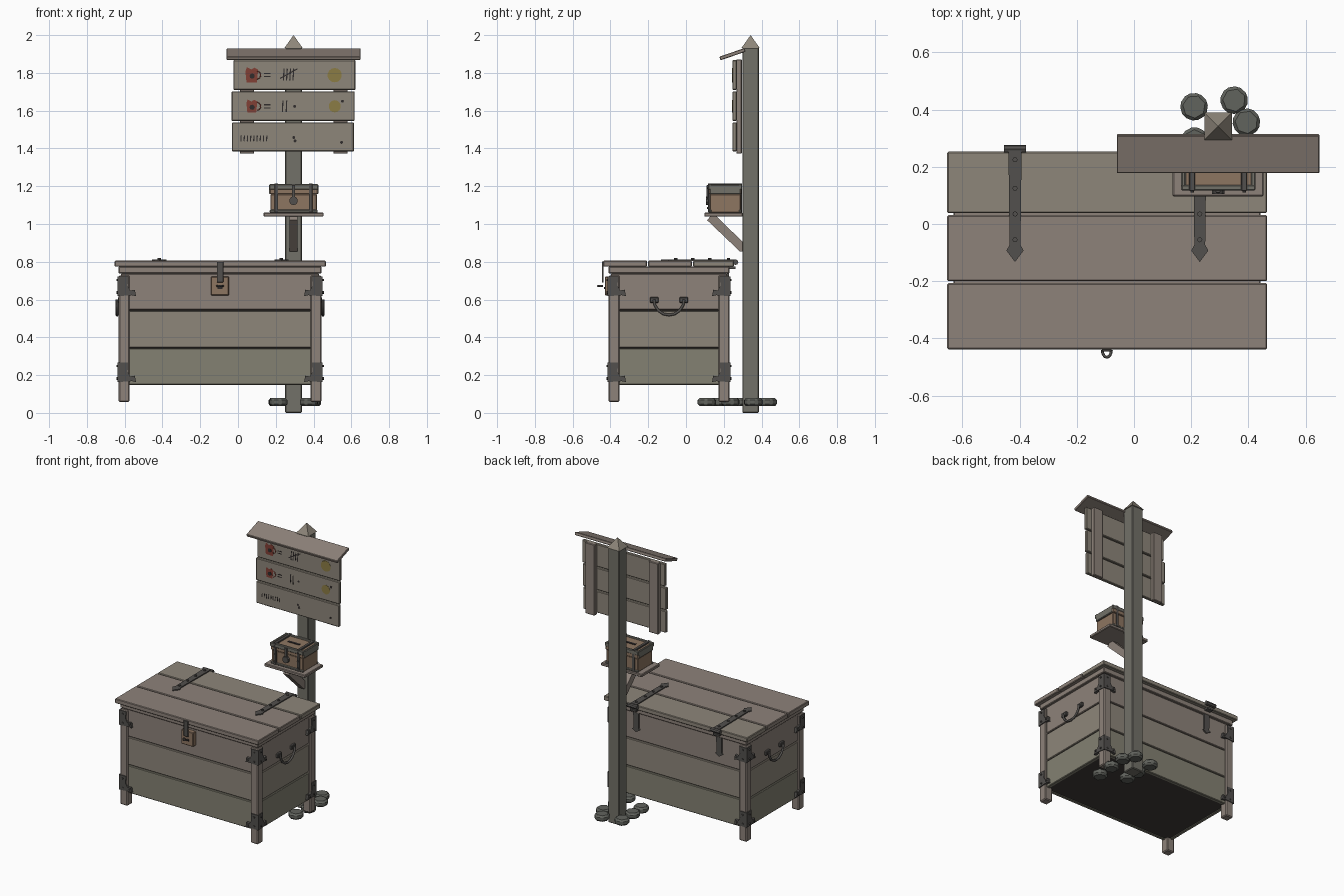
import bpy, bmesh, math, random
from mathutils import Vector, Matrix

random.seed(4)
cube = bpy.data.objects.get("Cube")
if cube:
    bpy.data.objects.remove(cube, do_unlink=True)
X, Y, Z = Vector((1, 0, 0)), Vector((0, 1, 0)), Vector((0, 0, 1))

def material(name, r, g, b):
    m = bpy.data.materials.new(name)
    m.use_nodes = True
    m.diffuse_color = (r, g, b, 1)
    bsdf = m.node_tree.nodes["Principled BSDF"]
    bsdf.inputs["Base Color"].default_value = (r, g, b, 1)
    bsdf.inputs["Roughness"].default_value = 0.8
    return m

WARM = material("warm_wood", 0.27, 0.225, 0.195)
PALE = material("pale_wood", 0.27, 0.24, 0.195)
MOSS = material("mossy_wood", 0.23, 0.22, 0.17)
POST = material("post_wood", 0.17, 0.165, 0.14)
BOXW = material("box_wood", 0.27, 0.18, 0.12)
IRON = material("iron", 0.085, 0.08, 0.075)
DARK = material("dark_wood", 0.05, 0.045, 0.04)
STONE = material("stone", 0.12, 0.125, 0.11)
RED = material("red_paint", 0.22, 0.05, 0.035)
GOLD = material("gold_paint", 0.26, 0.2, 0.06)
INK = material("black_paint", 0.03, 0.025, 0.025)

def finish(name, bm, mat, bevel=0):
    bmesh.ops.recalc_face_normals(bm, faces=bm.faces)
    mesh = bpy.data.meshes.new(name)
    bm.to_mesh(mesh)
    bm.free()
    mesh.materials.append(mat)
    ob = bpy.data.objects.new(name, mesh)
    bpy.context.collection.objects.link(ob)
    if bevel:
        mod = ob.modifiers.new("worn_edges", "BEVEL")
        mod.width, mod.segments = bevel, 1

def box(name, x, y, z, mat, bevel=0.004, tilt=0):
    """Box from (min, max) pairs, optionally tilted about x through its centre."""
    bm = bmesh.new()
    size = Vector([b - a for a, b in (x, y, z)])
    mid = Vector([(a + b) / 2 for a, b in (x, y, z)])
    place = Matrix.Translation(mid) @ Matrix.Rotation(tilt, 4, "X")
    bmesh.ops.create_cube(bm, size=1, matrix=place @ Matrix.Diagonal(size).to_4x4())
    finish(name, bm, mat, bevel)

def prism(name, origin, u, v, n, pts, depth, mat):
    """Outline drawn on axes u and v, pushed along n."""
    bm = bmesh.new()
    o = Vector(origin)
    face = bm.faces.new([bm.verts.new(o + u * a + v * b) for a, b in pts])
    out = bmesh.ops.extrude_face_region(bm, geom=[face])["geom"]
    bmesh.ops.translate(bm, verts=[g for g in out if isinstance(g, bmesh.types.BMVert)], vec=n * depth)
    finish(name, bm, mat)

def disc(name, centre, r, depth, mat, axis=Z, sides=8, top=1, spin=0, bevel=0):
    """Round or many-sided block along an axis; top scales the far end."""
    bm = bmesh.new()
    turn = Z.rotation_difference(axis).to_matrix().to_4x4() @ Matrix.Rotation(spin, 4, "Z")
    bmesh.ops.create_cone(bm, cap_ends=True, segments=sides, radius1=r, radius2=r * top,
                          depth=depth, matrix=Matrix.Translation(centre) @ turn)
    finish(name, bm, mat, bevel)

def rod(name, centre, u, v, ru, rv, a0, a1, r, mat):
    """Bent rod along an elliptical arc."""
    cu = bpy.data.curves.new(name, "CURVE")
    cu.dimensions, cu.bevel_depth, cu.bevel_resolution, cu.use_fill_caps = "3D", r, 1, True
    sp = cu.splines.new("POLY")
    sp.points.add(8)
    for i, p in enumerate(sp.points):
        t = math.radians(a0 + (a1 - a0) * i / 8)
        p.co = (*(Vector(centre) + u * ru * math.cos(t) + v * rv * math.sin(t)), 1)
    cu.materials.append(mat)
    bpy.context.collection.objects.link(bpy.data.objects.new(name, cu))

# Chest: stacked planks around a dark core
CX, CY, HX, HY, LEG = -0.095, -0.09, 0.537, 0.32, 0.058
x0, x1, y0, y1 = CX - HX, CX + HX, CY - HY, CY + HY
for i, (a, b, mat) in enumerate(((0.148, 0.341, MOSS), (0.346, 0.54, PALE), (0.545, 0.737, WARM))):
    for side, ya in (("front", y0 + 0.012), ("back", y1 - 0.037)):
        box(f"chest_{side}_plank_{i}", (x0 + 0.015, x1 - 0.015), (ya, ya + 0.025), (a, b), mat)
    for side, xa in (("right", x0 + 0.012), ("left", x1 - 0.037)):
        box(f"chest_{side}_plank_{i}", (xa, xa + 0.025), (y0 + 0.015, y1 - 0.015), (a, b), mat)
box("chest_core", (x0 + 0.03, x1 - 0.03), (y0 + 0.03, y1 - 0.03), (0.152, 0.74), DARK, 0)

# Legs with an angled iron bracket on both outer faces, top and bottom
BRACKET = [(-0.004, 0), (0.07, 0.005), (0.092, 0), (0.086, 0.034), (0.062, 0.03),
           (0.048, 0.055), (0.05, 0.105), (-0.004, 0.105)]
for sx in (-1, 1):
    for sy in (-1, 1):
        px, py = CX + sx * HX, CY + sy * HY
        box("chest_leg", sorted((px, px - sx * LEG)), sorted((py, py - sy * LEG)), (0.058, 0.728), WARM, 0.006)
        for z in (0.163, 0.618):
            prism("bracket_face", (px, py + sy * 0.006, z), X * -sx, Z, Y * -sy, BRACKET, 0.02, IRON)
            prism("bracket_side", (px + sx * 0.006, py, z), Y * -sy, Z, X * -sx, BRACKET, 0.02, IRON)
            for u, v in ((0.025, 0.085), (0.025, 0.02), (0.073, 0.018)):
                disc("bracket_rivet", (px - sx * u, py + sy * 0.008, z + v), 0.006, 0.008, IRON, Y)
                disc("bracket_rivet", (px + sx * 0.008, py - sy * u, z + v), 0.006, 0.008, IRON, X)

# Lid: rim under three boards
box("lid_rim", (x0, x1), (y0, y1), (0.738, 0.775), WARM)
for i, (a, b, mat) in enumerate(((-0.438, -0.207, WARM), (-0.2, 0.031, WARM), (0.038, 0.253, PALE))):
    box(f"lid_plank_{i}", (-0.653, 0.465), (a, b), (0.774, 0.806), mat)

# Strap hinges with pointed ends, running over the back edge
STRAP = [(-0.023, 0), (0.023, 0), (0.019, 0.33), (0.03, 0.35), (0, 0.39), (-0.03, 0.35), (-0.019, 0.33)]
for hx in (-0.416, 0.23):
    prism("hinge_strap", (hx, 0.257, 0.805), X, -Y, Z, STRAP, 0.008, IRON)
    for y in (0.225, 0.125, 0.035, -0.055):
        disc("hinge_rivet", (hx, y, 0.815), 0.009, 0.008, IRON)
    disc("hinge_barrel", (hx, 0.262, 0.798), 0.015, 0.076, IRON, X)
    prism("hinge_drop", (hx, y1 - 0.014, 0.79), X, -Z, Y, [(a, b * 0.48) for a, b in STRAP], 0.012, IRON)
    box("hinge_elbow", (hx - 0.023, hx + 0.023), (y1 - 0.005, 0.262), (0.762, 0.774), IRON, 0)

# Front hasp, lock block and staple
box("lock_block", (-0.143, -0.048), (-0.43, -0.395), (0.622, 0.722), BOXW)
box("hasp", (-0.112, -0.078), (-0.446, -0.436), (0.69, 0.802), IRON, 0.002)
rod("staple", (-0.095, -0.44, 0.672), X, -Y, 0.016, 0.026, 0, 180, 0.005, IRON)
box("keyhole", (-0.108, -0.082), (-0.434, -0.428), (0.655, 0.667), INK, 0)

# Drooping handles on both ends
for sx in (-1, 1):
    hx = CX + sx * (HX - 0.004)
    for y in (-0.168, -0.012):
        box("handle_mount", sorted((hx - sx * 0.012, hx + sx * 0.008)), (y - 0.023, y + 0.023), (0.583, 0.613), IRON)
    rod("handle", (hx + sx * 0.012, -0.09, 0.6), Y, Z, 0.08, 0.082, 180, 360, 0.008, IRON)

# Post with pyramid cap, loose stones around its foot
PX, PY = 0.294, 0.342
box("post", (0.25, 0.338), (0.298, 0.386), (0, 1.935), POST, 0.005)
disc("post_cap", (PX, PY, 1.966), 0.068, 0.068, PALE, sides=4, top=0, spin=math.pi / 4)
for x, y in ((0.21, 0.41), (0.35, 0.433), (0.393, 0.356), (0.212, 0.29), (0.385, 0.235), (0.215, 0.19), (0.375, 0.11)):
    disc("stone", (x, y, 0.057), 0.052, 0.042, STONE, sides=7, spin=random.random() * 6, bevel=0.011)

# Shelf and diagonal brace
box("shelf", (0.135, 0.453), (0.097, 0.3), (1.039, 1.06), WARM)
prism("shelf_brace", (0.272, 0, 0), Y, Z, X, [(0.112, 1.02), (0.13, 1.042), (0.16, 1.042), (0.3, 0.905),
                                              (0.3, 0.855), (0.285, 0.855)], 0.043, WARM)

# Money box: body, framed lid, straps, slot and lock
box("box_body", (0.172, 0.418), (0.127, 0.29), (1.06, 1.158), BOXW)
box("box_lid", (0.168, 0.422), (0.122, 0.295), (1.158, 1.204), BOXW)
for y in (0.117, 0.277):
    box("box_lid_trim", (0.165, 0.425), (y, y + 0.02), (1.182, 1.211), POST)
    box("box_base_trim", (0.168, 0.422), (y + 0.004, y + 0.018), (1.06, 1.076), POST)
for x in (0.165, 0.409):
    box("box_end_trim", (x, x + 0.016), (0.125, 0.29), (1.158, 1.209), POST)
for x in (0.203, 0.385):
    box("box_strap", (x - 0.01, x + 0.01), (0.116, 0.297), (1.062, 1.214), IRON, 0.002)
    for z in (1.085, 1.135, 1.19):
        disc("box_rivet", (x, 0.115, z), 0.006, 0.008, IRON, Y)
box("coin_slot", (0.25, 0.338), (0.196, 0.212), (1.2, 1.208), INK, 0)
box("box_hasp", (0.285, 0.303), (0.109, 0.12), (1.14, 1.206), IRON, 0.002)
disc("box_padlock", (PX, 0.114, 1.123), 0.023, 0.018, IRON, Y, 10)

# Sign: battens, three boards, sloping rain board
for x in (0.01, 0.505):
    box("sign_batten", (x, x + 0.075), (0.267, 0.296), (1.372, 1.872), WARM)
for i, (a, b, z0, z1) in enumerate(((-0.032, 0.614, 1.385, 1.538), (-0.034, 0.618, 1.546, 1.702),
                                    (-0.024, 0.622, 1.71, 1.868))):
    box(f"sign_board_{i}", (a, b), (0.246, 0.269), (z0, z1), PALE)
box("sign_roof", (-0.06, 0.648), (0.176, 0.316), (1.889, 1.909), WARM, 0.003, 0.33)

# Painted pictures and tally strokes
FACE = 0.2465

def stroke(xa, za, xb, zb):
    d = Vector((xb - xa, zb - za)).normalized() * 0.003
    pts = [(xa - d.y, za + d.x), (xb - d.y, zb + d.x), (xb + d.y, zb - d.x), (xa + d.y, za - d.x)]
    prism("painted_stroke", (0, FACE, 0), X, Z, -Y, pts, 0.0015, INK)

MUG = [(-0.03, -0.038), (0.025, -0.04), (0.032, 0.03), (0.012, 0.04), (-0.005, 0.03), (-0.028, 0.042), (-0.036, 0.02)]
for z, k in ((1.788, 1.0), (1.623, 0.85)):
    prism("painted_mug", (0.075, FACE, z), X, Z, -Y, [(a * k, b * k) for a, b in MUG], 0.0015, RED)
    rod("painted_mug_handle", (0.1, FACE, z), X, Z, 0.02, 0.02, -90, 90, 0.003, RED)
    disc("painted_mug_shade", (0.075, FACE - 0.002, z - 0.005), 0.014, 0.002, INK, Y)
    disc("painted_coin", (0.512, FACE - 0.0005, z), 0.038 * k, 0.003, GOLD, Y, 14)
    for dz in (-0.008, 0.008):
        stroke(0.138, z + dz, 0.172, z + dz)
for x in (0.24, 0.257, 0.274, 0.291):
    stroke(x, 1.76, x + 0.004, 1.822)
stroke(0.222, 1.77, 0.315, 1.822)
for x in (0.235, 0.255):
    stroke(x, 1.592, x + 0.003, 1.655)
for i in range(9):
    stroke(0.015 + i * 0.017, 1.438, 0.017 + i * 0.017, 1.468)
for x, z in ((0.3, 1.623), (0.553, 1.65), (0.295, 1.458), (0.302, 1.44), (0.548, 1.432)):
    disc("painted_dot", (x, FACE, z), 0.008, 0.003, INK, Y)
